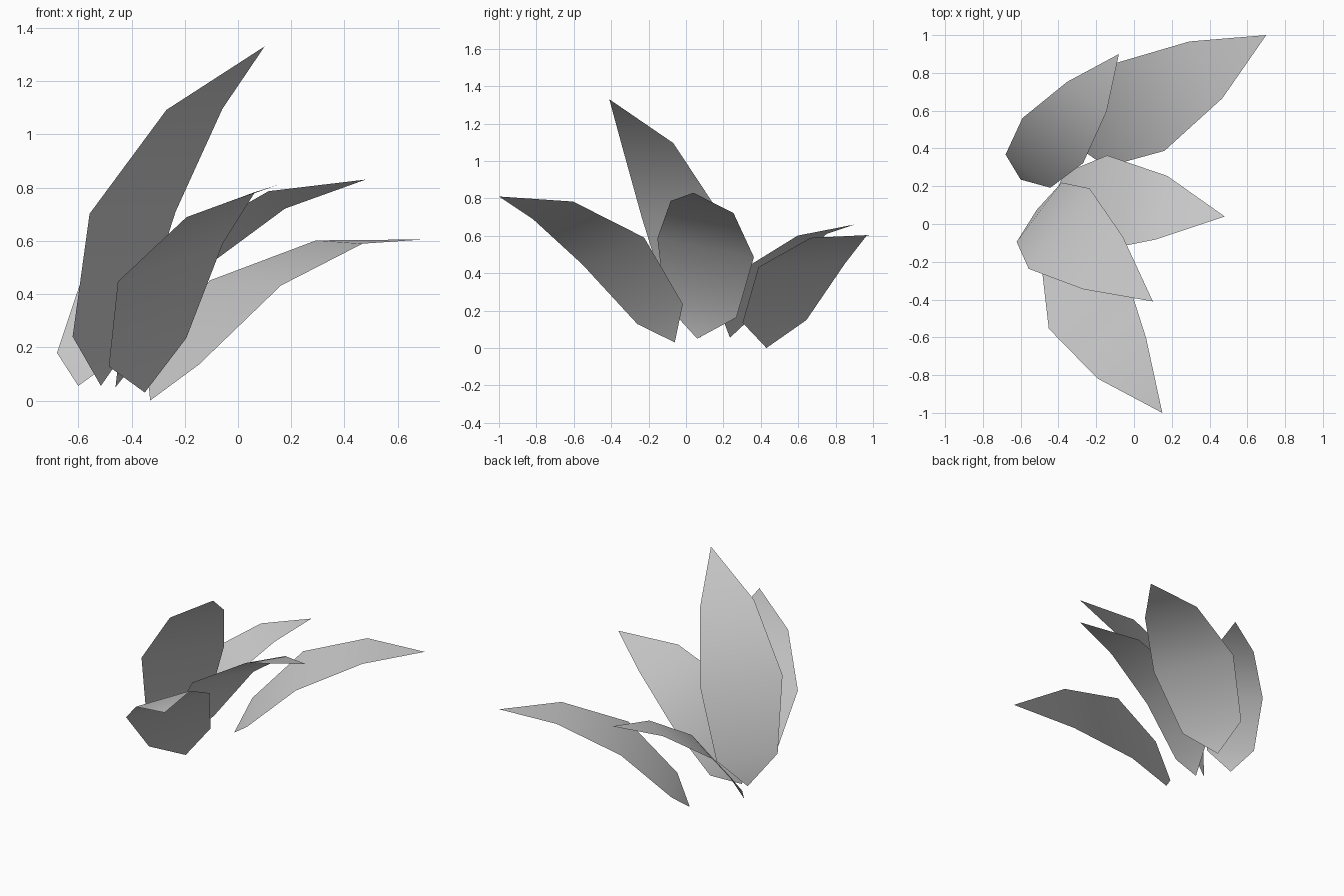
import bpy
from mathutils import Vector

if "Cube" in bpy.data.objects:
    bpy.data.objects.remove(bpy.data.objects["Cube"], do_unlink=True)

# One grey for every leaf
GREY = (0.6, 0.6, 0.6, 1.0)
leaf_grey = bpy.data.materials.new("leaf_grey")
leaf_grey.use_nodes = True
leaf_grey.diffuse_color = GREY
leaf_grey.node_tree.nodes["Principled BSDF"].inputs["Base Color"].default_value = GREY

# Blade profile: fraction along the leaf, upward bow, half width
PROFILE = [(0.113, 0.083, 0.197), (0.424, 0.208, 0.267), (0.749, 0.16, 0.174)]


def make_leaf(name, base, tip, across, girth=1.0):
    """Bowed single-sheet blade from base to tip, wide along the across direction."""
    base, tip, across = Vector(base), Vector(tip), Vector(across)
    along = tip - base
    direction = along.normalized()
    across = (across - direction * across.dot(direction)).normalized()
    up = direction.cross(across)

    verts = [base]
    for fraction, bow, half_width in PROFILE:
        spine = base + along * fraction + up * bow * girth
        side = across * half_width * girth
        verts += [spine - side, spine + side]
    verts.append(tip)

    # Pointed ends are triangles, the rows between are quads
    last = len(verts) - 1
    faces = [(0, 1, 2), (last - 2, last, last - 1)]
    faces += [(i, i + 2, i + 3, i + 1) for i in range(1, last - 2, 2)]

    mesh = bpy.data.meshes.new(name)
    mesh.from_pydata(verts, [], faces)
    mesh.materials.append(leaf_grey)
    mesh.shade_smooth()
    leaf = bpy.data.objects.new(name, mesh)
    bpy.context.collection.objects.link(leaf)
    return leaf


# Five leaves fanning out from the root side
make_leaf("tall_leaf", (-0.515, 0.075, 0.055), (0.1, -0.41, 1.33), (0.325, 0.425, 0.01))
make_leaf("middle_leaf", (-0.46, 0.06, 0.05), (0.48, 0.04, 0.83), (0.08, 0.51, -0.11))
make_leaf("front_leaf", (-0.35, -0.06, 0.03), (0.15, -1.0, 0.81), (0.395, 0.34, 0.14))
make_leaf("small_back_leaf", (-0.6, 0.235, 0.055), (-0.08, 0.9, 0.66), (-0.33, 0.22, 0.0), 0.75)
make_leaf("back_leaf", (-0.33, 0.43, 0.0), (0.7, 1.0, 0.605), (-0.28, 0.45, 0.01))
